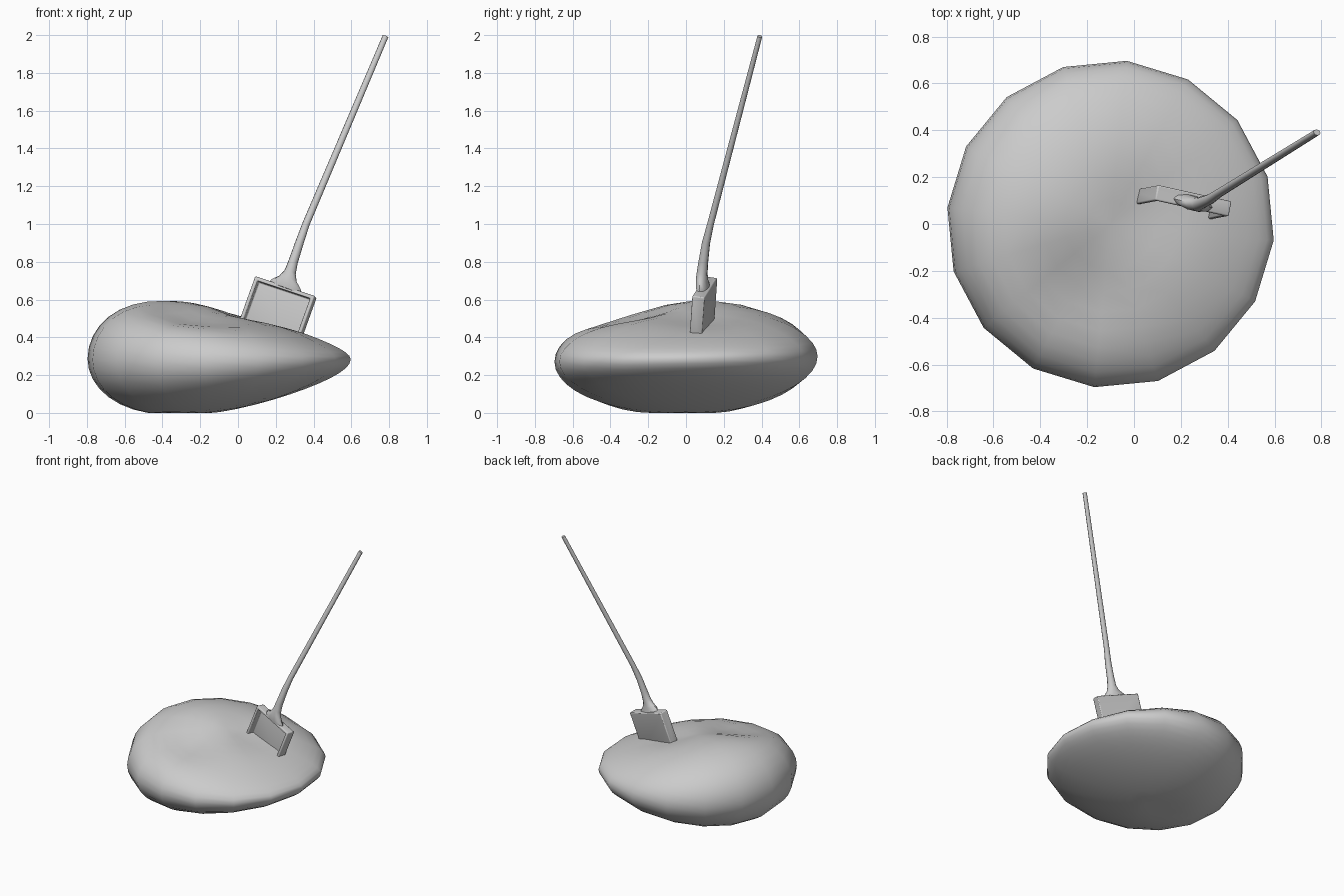
import bpy, bmesh
from math import cos, sin, pi, exp, radians
from mathutils import Vector, Matrix

if "Cube" in bpy.data.objects:
    bpy.data.objects.remove(bpy.data.objects["Cube"])


def finish(bm, name, angle=40):
    bmesh.ops.recalc_face_normals(bm, faces=bm.faces)
    me = bpy.data.meshes.new(name)
    bm.to_mesh(me)
    bm.free()
    ob = bpy.data.objects.new(name, me)
    bpy.context.collection.objects.link(ob)
    bpy.ops.object.select_all(action='DESELECT')
    bpy.context.view_layer.objects.active = ob
    ob.select_set(True)
    bpy.ops.object.shade_smooth_by_angle(angle=radians(angle))
    return ob


def dent(x, y, cx, cy, size, depth):
    return depth * exp(-((x - cx) ** 2 + (y - cy) ** 2) / size ** 2)


# Mound: 16-sided sphere reshaped into a lopsided, dented heap
bm = bmesh.new()
bmesh.ops.create_uvsphere(bm, u_segments=16, v_segments=22, radius=1,
                          matrix=Matrix.Rotation(radians(-5.7), 4, 'Z'))
for v in bm.verts:
    x, y, f = 0.7 * v.co.x - 0.1, 0.7 * v.co.y, v.co.z
    z = 0.285 + 0.02 * y
    if f > 0:
        z += (0.26 - 0.22 * x) * f
        z -= f * (dent(x, y, -0.25, -0.32, 0.24, 0.09) + dent(x, y, 0.06, 0.06, 0.2, 0.04))
    else:
        z += (0.265 - 0.16 * x) * f
    v.co = (x, y, max(z, 0))
low = min(v.co.z for v in bm.verts)
for v in bm.verts:
    v.co.z -= low
finish(bm, "mound", 80)

# Shovel blade: tray open at the front and bottom, thickened and bevelled
origin = Vector((0.248, 0.068, 0.672))
wide = Vector((0.315, -0.07, -0.105))
down = Vector((-0.36, -0.07, -1.0)) * 0.29
back = Vector((0.012, 0.064, -0.01))
bm = bmesh.new()
P = {(s, n, t): bm.verts.new(origin + wide * s * 0.5 + back * n + down * t)
     for s in (-1, 1) for n in (0, 1) for t in (0, 1)}
for keys in (((-1, 1, 0), (1, 1, 0), (1, 1, 1), (-1, 1, 1)),
             ((-1, 0, 0), (-1, 1, 0), (-1, 1, 1), (-1, 0, 1)),
             ((1, 0, 0), (1, 0, 1), (1, 1, 1), (1, 1, 0)),
             ((-1, 0, 0), (1, 0, 0), (1, 1, 0), (-1, 1, 0))):
    bm.faces.new([P[k] for k in keys])
bmesh.ops.recalc_face_normals(bm, faces=bm.faces)
# make the shell normals point away from the tray interior
centre = origin + back * 0.3 + down * 0.5
f0 = bm.faces[:][0]
if f0.normal.dot(f0.calc_center_median() - centre) < 0:
    bmesh.ops.reverse_faces(bm, faces=bm.faces)
me = bpy.data.meshes.new("shovel_blade")
bm.to_mesh(me)
bm.free()
blade = bpy.data.objects.new("shovel_blade", me)
bpy.context.collection.objects.link(blade)
sol = blade.modifiers.new("thickness", 'SOLIDIFY')
sol.thickness = 0.02
sol.offset = -1
sol.use_even_offset = True
bev = blade.modifiers.new("soft_edges", 'BEVEL')
bev.width = 0.006
bev.segments = 2
bpy.ops.object.select_all(action='DESELECT')
bpy.context.view_layer.objects.active = blade
blade.select_set(True)
bpy.ops.object.shade_smooth_by_angle(angle=radians(40))

# Handle with a socket that bends and flares into the blade
rings = [((0.781, 0.391, 1.994), 0.016, 0.013),
         ((0.36, 0.130, 1.00), 0.020, 0.018),
         ((0.325, 0.106, 0.90), 0.023, 0.022),
         ((0.292, 0.092, 0.80), 0.026, 0.026),
         ((0.276, 0.086, 0.745), 0.032, 0.029),
         ((0.265, 0.085, 0.71), 0.050, 0.032),
         ((0.255, 0.088, 0.680), 0.085, 0.034),
         ((0.250, 0.092, 0.655), 0.095, 0.034)]
axis = Vector((0.42, 0.26, 1.0)).normalized()
side = wide.normalized()
side = (side - axis * side.dot(axis)).normalized()
depth = axis.cross(side)
bm = bmesh.new()
N = 10
loops = [[bm.verts.new(Vector(c) + side * a * cos(2 * pi * i / N) + depth * b * sin(2 * pi * i / N))
          for i in range(N)] for c, a, b in rings]
for p, q in zip(loops, loops[1:]):
    for i in range(N):
        j = (i + 1) % N
        bm.faces.new((p[i], p[j], q[j], q[i]))
bm.faces.new(loops[0])
bm.faces.new(loops[-1])
finish(bm, "shovel_handle", 50)
